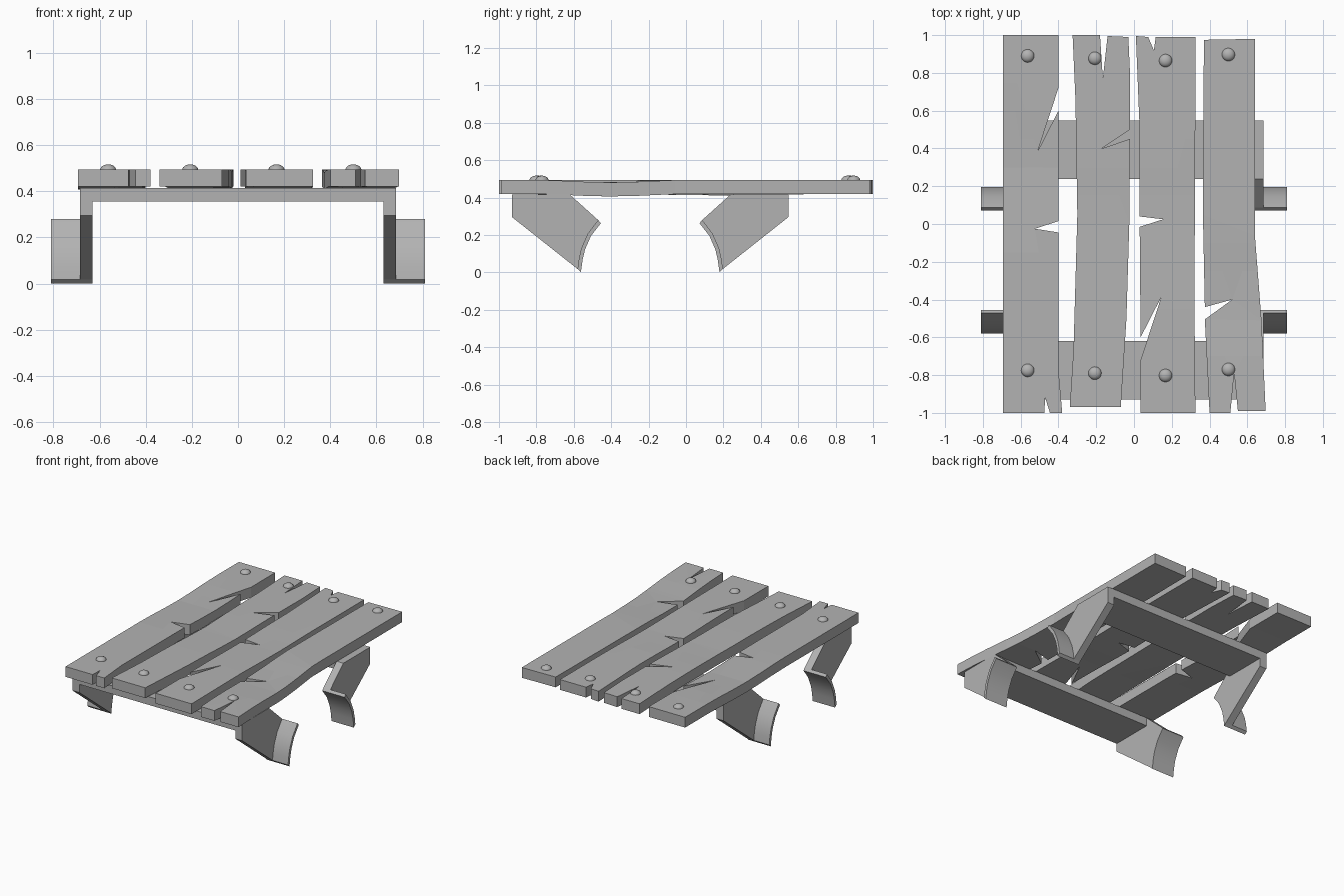
import bpy, bmesh, math
from mathutils import Vector

if "Cube" in bpy.data.objects:
    bpy.data.objects.remove(bpy.data.objects["Cube"])

grey = bpy.data.materials.new("dark_grey")
grey.diffuse_color = (0.45, 0.45, 0.45, 1)
grey.use_nodes = True
grey.node_tree.nodes["Principled BSDF"].inputs["Base Color"].default_value = grey.diffuse_color


def make_object(name, bm):
    bmesh.ops.recalc_face_normals(bm, faces=bm.faces)
    mesh = bpy.data.meshes.new(name)
    bm.to_mesh(mesh)
    bm.free()
    mesh.materials.append(grey)
    obj = bpy.data.objects.new(name, mesh)
    bpy.context.collection.objects.link(obj)
    return obj


def add_prism(bm, points, depth):
    """Extrude a closed outline of 3D points along a vector."""
    face = bm.faces.new([bm.verts.new(p) for p in points])
    result = bmesh.ops.extrude_face_region(bm, geom=[face], use_keep_orig=True)
    verts = [g for g in result["geom"] if isinstance(g, bmesh.types.BMVert)]
    bmesh.ops.translate(bm, verts=verts, vec=depth)


def plank(name, outline, sag_y, sag):
    """Cracked board, bent slightly downwards around sag_y."""
    bm = bmesh.new()
    add_prism(bm, [(x, y, 0.42) for x, y in outline], Vector((0, 0, 0.075)))
    bmesh.ops.triangulate(bm, faces=bm.faces[:])
    for i in range(-3, 4):
        geom = bm.verts[:] + bm.edges[:] + bm.faces[:]
        bmesh.ops.bisect_plane(bm, geom=geom, plane_co=(0, sag_y + i * 0.15, 0),
                               plane_no=(0, 1, 0), dist=1e-5)
    for v in bm.verts:
        d = abs(v.co.y - sag_y) / 0.45
        if d < 1:
            v.co.z -= sag * (0.5 + 0.5 * math.cos(math.pi * d))
    bmesh.ops.dissolve_limit(bm, angle_limit=0.002, verts=bm.verts[:], edges=bm.edges[:])
    return make_object(name, bm)


# Planks: outlines seen from above, with the cracks as notches
plank("plank_left", [
    (-0.693, 1), (-0.40, 1), (-0.40, 0.72), (-0.51, 0.385), (-0.40, 0.60),
    (-0.40, 0.015), (-0.525, -0.025), (-0.40, -0.045), (-0.40, -0.77), (-0.38, -1),
    (-0.445, -1), (-0.47, -0.92), (-0.475, -1), (-0.693, -1)], 0.3, 0.012)
plank("plank_mid_left", [
    (-0.325, 1), (-0.18, 1), (-0.165, 0.77), (-0.14, 0.995), (-0.03, 0.99),
    (-0.02, 0.77), (-0.022, 0.50), (-0.17, 0.40), (-0.022, 0.45), (-0.025, 0),
    (-0.04, -0.5), (-0.07, -0.97), (-0.34, -0.97), (-0.32, -0.66), (-0.30, 0.05),
    (-0.31, 0.66)], 0.0, 0.006)
plank("plank_mid_right", [
    (0.01, 0.995), (0.075, 0.99), (0.105, 0.92), (0.115, 0.99), (0.325, 0.99),
    (0.325, 0.65), (0.32, -0.4), (0.325, -1), (0.035, -1), (0.035, -0.72),
    (0.145, -0.385), (0.035, -0.60), (0.03, -0.015), (0.155, 0.025), (0.03, 0.04),
    (0.03, 0.5)], 0.0, 0.006)
plank("plank_right", [
    (0.37, 0.975), (0.64, 0.98), (0.64, -0.06), (0.675, -0.51), (0.697, -0.99),
    (0.55, -0.99), (0.53, -0.79), (0.51, -1), (0.40, -1), (0.375, -0.505),
    (0.52, -0.40), (0.375, -0.44), (0.365, 0.05)], -0.4, 0.014)

# Bolts: flattened domes near both ends of each plank
bolts = [(-0.563, 0.89), (-0.207, 0.877), (0.167, 0.865), (0.50, 0.897),
         (-0.563, -0.775), (-0.207, -0.79), (0.167, -0.802), (0.50, -0.77)]
for i, (x, y) in enumerate(bolts):
    bpy.ops.mesh.primitive_uv_sphere_add(segments=20, ring_count=12, radius=1,
                                         location=(x, y, 0.492))
    bolt = bpy.context.object
    bolt.name = f"bolt_{i + 1}"
    bolt.scale = (0.035, 0.035, 0.025)
    bpy.ops.object.transform_apply(location=False, rotation=False, scale=True)
    bpy.ops.object.shade_smooth_by_angle()
    bolt.data.materials.append(grey)

# Curved foot edge in (y, z), and the same curve offset by the sheet thickness
outer = [(-0.455, 0.263), (-0.508, 0.195), (-0.540, 0.122), (-0.553, 0.066),
         (-0.562, 0.001)]
inner = [(-0.470, 0.28), (-0.526, 0.206), (-0.560, 0.128), (-0.573, 0.070),
         (-0.580, 0.018)]
side_plate = [(-0.62, 0.415), (-0.93, 0.415), (-0.93, 0.295)] + inner[::-1]
flange = outer + inner[::-1]

# Brackets: cross bar, two side plates and two curved flanges, mirrored in y
for name, flip in (("front_bracket", False), ("back_bracket", True)):
    bm = bmesh.new()
    bar = [(-0.93, 0.355), (-0.62, 0.355), (-0.62, 0.415), (-0.93, 0.415)]
    parts = [(bar, -0.63, 0.63)]
    for s in (-1, 1):
        parts += [(side_plate, s * 0.63, s * 0.685), (flange, s * 0.63, s * 0.81)]
    for profile, x0, x1 in parts:
        pts = [(x0, -0.383 - y if flip else y, z) for y, z in profile]
        add_prism(bm, pts, Vector((x1 - x0, 0, 0)))
    obj = make_object(name, bm)
    bpy.ops.object.select_all(action="DESELECT")
    obj.select_set(True)
    bpy.context.view_layer.objects.active = obj
    bpy.ops.object.shade_smooth_by_angle(angle=math.radians(30))
